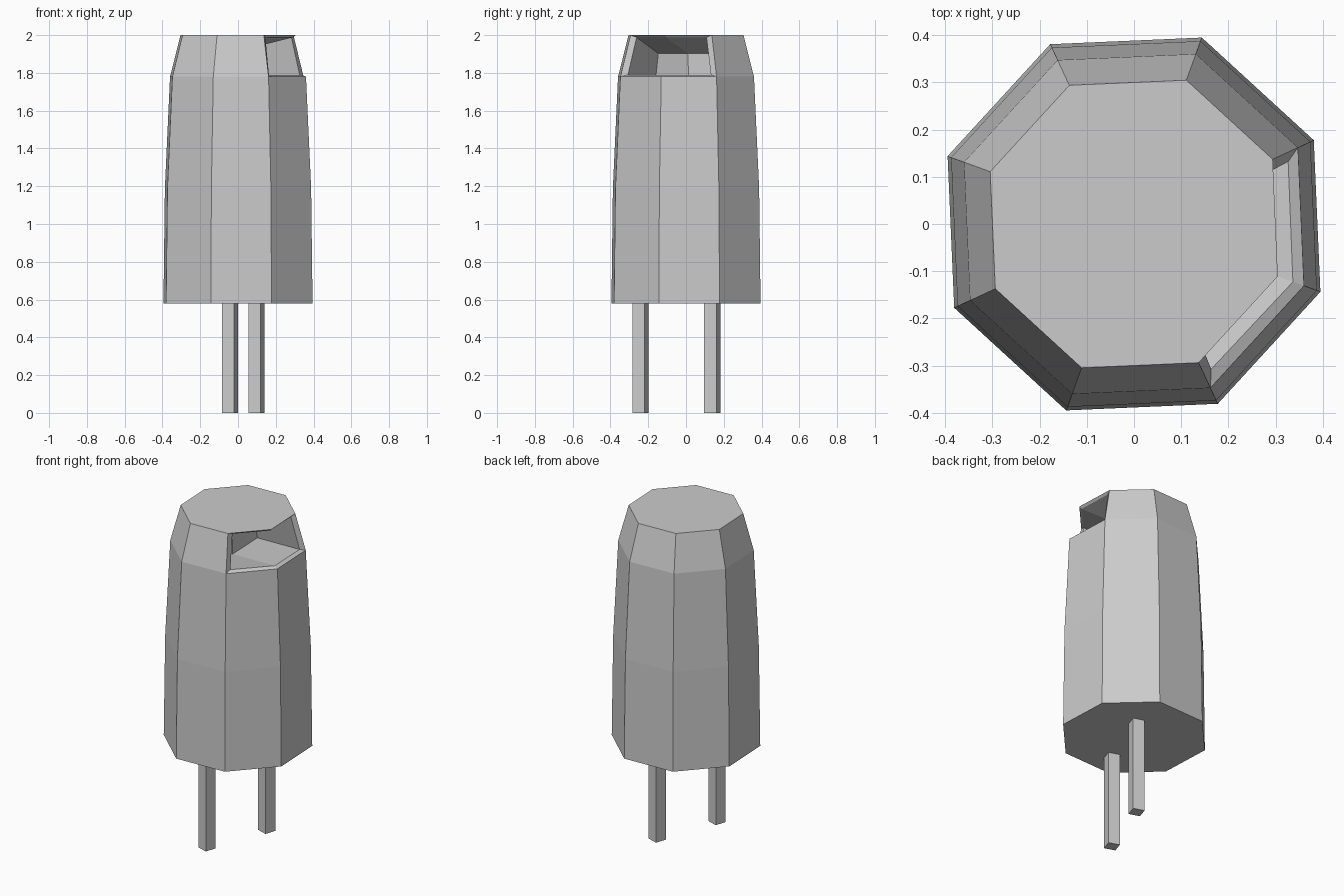
import bpy, bmesh
from math import cos, sin, radians
from mathutils import Vector

if "Cube" in bpy.data.objects:
    bpy.data.objects.remove(bpy.data.objects["Cube"])


def polar(r, deg, z):
    return Vector((r * cos(radians(deg)), r * sin(radians(deg)), z))


def finish(bm, name):
    bmesh.ops.recalc_face_normals(bm, faces=bm.faces)
    me = bpy.data.meshes.new(name)
    bm.to_mesh(me)
    bm.free()
    ob = bpy.data.objects.new(name, me)
    bpy.context.collection.objects.link(ob)
    return ob


# Tapered eight-sided body: (radius, height) of each ring
ANGLES = [25 + 45 * i for i in range(8)]
PROFILE = [(0.42, 0.58), (0.412, 1.19), (0.383, 1.78), (0.324, 2.0)]
OPEN = (6, 7)  # the two sides with the opening

bm = bmesh.new()
rings = [[bm.verts.new(polar(r, a, z)) for a in ANGLES] for r, z in PROFILE]
bm.faces.new(rings[0])
bm.faces.new(rings[-1])
for k in range(3):
    for i in range(8):
        if k == 2 and i in OPEN:
            continue
        j = (i + 1) % 8
        bm.faces.new((rings[k][i], rings[k][j], rings[k + 1][j], rings[k + 1][i]))

# Thin rim around the opening, then the recess running inward and down
low = [rings[2][i] for i in (6, 7, 0)]
high = [rings[3][i] for i in (6, 7, 0)]
rim_low = [polar(r, a, 1.79) for r, a in ((0.348, -62), (0.358, -20), (0.352, 22))]
rim_high = [polar(r, a, 1.988) for r, a in ((0.299, -61), (0.310, -20), (0.303, 21))]
back_low = [p + Vector((-0.385, 0.14, -0.085)) for p in rim_low]
back_high = [p + Vector((-0.34, 0.115, -0.085)) for p in rim_high]

outer = low + high[::-1]
for lo, hi in ((rim_low, rim_high), (back_low, back_high)):
    inner = [bm.verts.new(p) for p in lo + hi[::-1]]
    for i in range(6):
        j = (i + 1) % 6
        bm.faces.new((outer[i], outer[j], inner[j], inner[i]))
    outer = inner
bm.faces.new((outer[0], outer[1], outer[4], outer[5]))
bm.faces.new((outer[1], outer[2], outer[3], outer[4]))
finish(bm, "body")

# Two square legs, slightly turned
for name, x, y in (("front_leg", -0.042, -0.241), ("back_leg", 0.098, 0.139)):
    bm = bmesh.new()
    bmesh.ops.create_cube(bm, size=1)
    bmesh.ops.scale(bm, vec=(0.068, 0.068, 0.58), verts=bm.verts)
    leg = finish(bm, name)
    leg.location = (x, y, 0.29)
    leg.rotation_euler.z = radians(-18)
